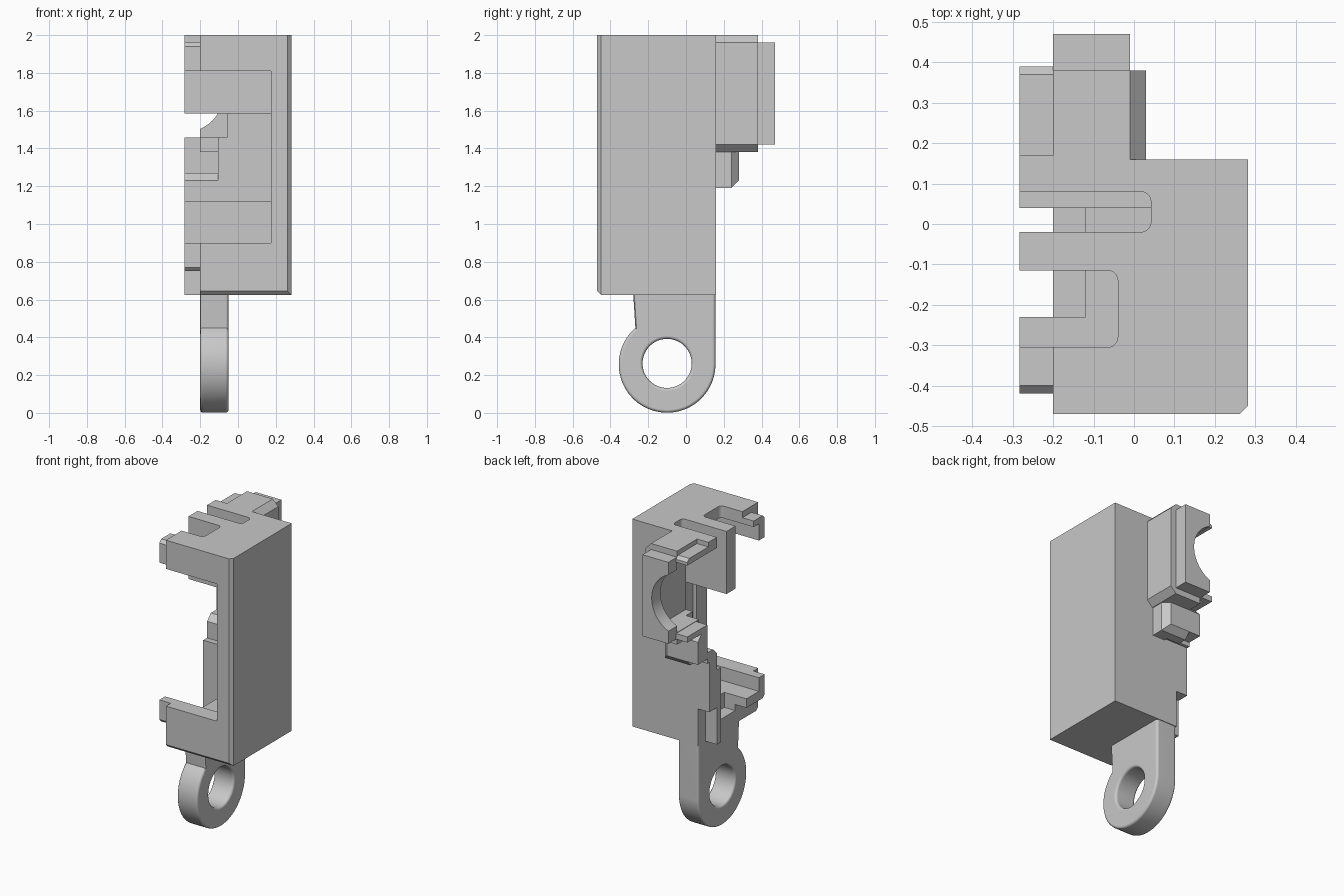
import bpy, bmesh, math
from mathutils import Vector

old = bpy.data.objects.get("Cube")
if old:
    bpy.data.objects.remove(old, do_unlink=True)

GREY = (0.58, 0.58, 0.58, 1)
mat = bpy.data.materials.new("plain grey")
mat.use_nodes = True
mat.diffuse_color = GREY
mat.node_tree.nodes["Principled BSDF"].inputs["Base Color"].default_value = GREY


def prism(name, outline, axis, lo, hi):
    """Extrude a 2D outline along an axis; the outline uses the other two axes in order."""
    def place(p, h):
        co = list(p)
        co.insert("xyz".index(axis), h)
        return Vector(co)
    bm = bmesh.new()
    face = bm.faces.new([bm.verts.new(place(p, lo)) for p in outline])
    grown = bmesh.ops.extrude_face_region(bm, geom=[face])
    move = Vector((0, 0, 0))
    move["xyz".index(axis)] = hi - lo
    bmesh.ops.translate(bm, vec=move,
                        verts=[v for v in grown["geom"] if isinstance(v, bmesh.types.BMVert)])
    bmesh.ops.recalc_face_normals(bm, faces=bm.faces)
    mesh = bpy.data.meshes.new(name)
    bm.to_mesh(mesh)
    bm.free()
    mesh.materials.append(mat)
    ob = bpy.data.objects.new(name, mesh)
    bpy.context.collection.objects.link(ob)
    return ob


def box(name, x, y, z):
    return prism(name, [(x[0], y[0]), (x[1], y[0]), (x[1], y[1]), (x[0], y[1])], "z", *z)


def arc(cx, cy, r, start, end, n):
    angles = [math.radians(start + (end - start) * i / n) for i in range(n + 1)]
    return [(cx + r * math.cos(a), cy + r * math.sin(a)) for a in angles]


def select_only(ob):
    bpy.ops.object.select_all(action="DESELECT")
    ob.select_set(True)
    bpy.context.view_layer.objects.active = ob


def cut(ob, *cutters):
    for c in cutters:
        mod = ob.modifiers.new("cut", "BOOLEAN")
        mod.operation = "DIFFERENCE"
        mod.solver = "EXACT"
        mod.object = c
        select_only(ob)
        bpy.ops.object.modifier_apply(modifier=mod.name)
        bpy.data.objects.remove(c, do_unlink=True)


def slot(x_end, y0, y1):
    """Open-ended slot with rounded inner corners."""
    r = 0.025
    pts = [(-0.35, y0)] + arc(x_end - r, y0 + r, r, -90, 0, 5)
    pts += arc(x_end - r, y1 - r, r, 0, 90, 5) + [(-0.35, y1)]
    return prism("slot_cutter", pts, "z", 1.7, 2.1)


# Housing: chamfered block, hollow, open on one side and at the front
housing = prism("housing", [(-0.2, -0.47), (0.262, -0.47), (0.282, -0.45),
                            (0.282, 0.16), (-0.2, 0.16)], "z", 0.625, 2)
cut(housing,
    box("cavity", (-0.35, 0.2), (-0.36, 0.08), (1.12, 1.92)),
    box("lower_cavity", (-0.35, 0.2), (-0.36, 0.04), (0.81, 1.13)),
    box("front_opening", (-0.35, 0.175), (-0.6, -0.3), (0.9, 1.81)),
    box("floor_step", (-0.35, -0.12), (-0.23, 0.04), (0.71, 0.85)),
    box("back_window", (-0.35, -0.055), (0.0, 0.3), (1.46, 1.92)),
    box("catch_recess", (-0.35, -0.105), (0.0, 0.3), (1.2, 1.47)),
    slot(-0.04, -0.305, -0.115),
    slot(0.042, -0.02, 0.08),
    prism("front_bottom_chamfer", [(-0.5, 0.6), (-0.44, 0.6), (-0.45, 0.625), (-0.47, 0.645),
                                   (-0.5, 0.645)], "x", -0.4, 0.4))

# Hanging inner wall
box("inner_wall", (-0.283, 0.21), (-0.115, -0.02), (1.585, 2))

# Side tabs
E = (-0.283, -0.195)
prism("upper_front_tab", [(-0.42, 1.81), (-0.36, 1.81), (-0.36, 1.92), (-0.305, 1.92),
                          (-0.305, 1.96), (-0.40, 1.96), (-0.42, 1.94)], "x", *E)
prism("lower_front_tab", [(-0.42, 0.77), (-0.40, 0.75), (-0.23, 0.75), (-0.23, 0.81),
                          (-0.36, 0.81), (-0.36, 0.9), (-0.42, 0.9)], "x", *E)
box("upper_back_tab", E, (0.08, 0.17), (1.93, 2))
prism("upper_bracket_tab", [(0.165, 1.93), (0.39, 1.93), (0.39, 1.95), (0.37, 1.97),
                            (0.165, 1.97)], "x", *E)
box("lower_bracket_tab", E, (0.18, 0.39), (1.42, 1.457))
box("back_tongue", E, (0.04, 0.08), (0.625, 1.12))
box("back_tongue_backing", E, (0.08, 0.16), (0.87, 1.21))

# Rear bracket: hollow base with a half-round notch in its rim
bracket_base = prism("bracket_base", [(-0.2, 1.38), (-0.01, 1.38), (0.03, 1.42), (0.03, 1.96),
                                      (-0.01, 2), (-0.2, 2)], "y", 0.15, 0.38)
cut(bracket_base, box("hollow", (-0.35, -0.055), (0.1, 0.6), (1.46, 1.92)))
bracket_rim = box("bracket_rim", (-0.2, -0.01), (0.378, 0.47), (1.42, 1.96))
cut(bracket_rim, prism("notch_cutter", arc(-0.28, 1.69, 0.203, 0, 352.5, 47), "y", 0.1, 0.6))

# Catch below the bracket, with its tip and sloped sill
catch = prism("catch", [(-0.2, 0.1), (-0.015, 0.1), (-0.015, 0.24), (-0.055, 0.28),
                        (-0.2, 0.28)], "z", 1.19, 1.38)
cut(catch,
    prism("catch_bottom_chamfer", [(0.24, 1.1), (0.35, 1.1), (0.35, 1.3), (0.24, 1.19)],
          "x", -0.4, 0.2),
    box("sill_clearance", (-0.35, -0.105), (0.0, 0.18), (1.1, 1.5)))
prism("catch_tip", [(0.18, 1.23), (0.28, 1.23), (0.28, 1.38), (0.24, 1.42), (0.18, 1.42)],
      "x", -0.283, -0.105)
prism("catch_sill", [(0.08, 1.2), (0.18, 1.2), (0.18, 1.27), (0.12, 1.27), (0.08, 1.23)],
      "x", -0.283, -0.105)

# Hanging lug with a round eye and rounded rims
outline = [(0.156, 0.64), (-0.28, 0.64), (-0.268, 0.45)]
outline += arc(-0.1, 0.257, 0.256, 133, 360, 48)
lug = prism("hanging_lug", outline, "x", -0.2, -0.05)
cut(lug, prism("eye_cutter", arc(-0.1, 0.262, 0.13, 0, 352.5, 47), "x", -0.4, 0.2))
bevel = lug.modifiers.new("rounded_edges", "BEVEL")
bevel.width = 0.016
bevel.segments = 3
bevel.limit_method = "ANGLE"
bevel.angle_limit = math.radians(60)
bevel.use_clamp_overlap = False
select_only(lug)
bpy.ops.object.modifier_apply(modifier=bevel.name)

for part in (lug, bracket_rim, housing):
    select_only(part)
    bpy.ops.object.shade_smooth_by_angle(angle=math.radians(32))
lug.modifiers.new("even_shading", "WEIGHTED_NORMAL").keep_sharp = True
